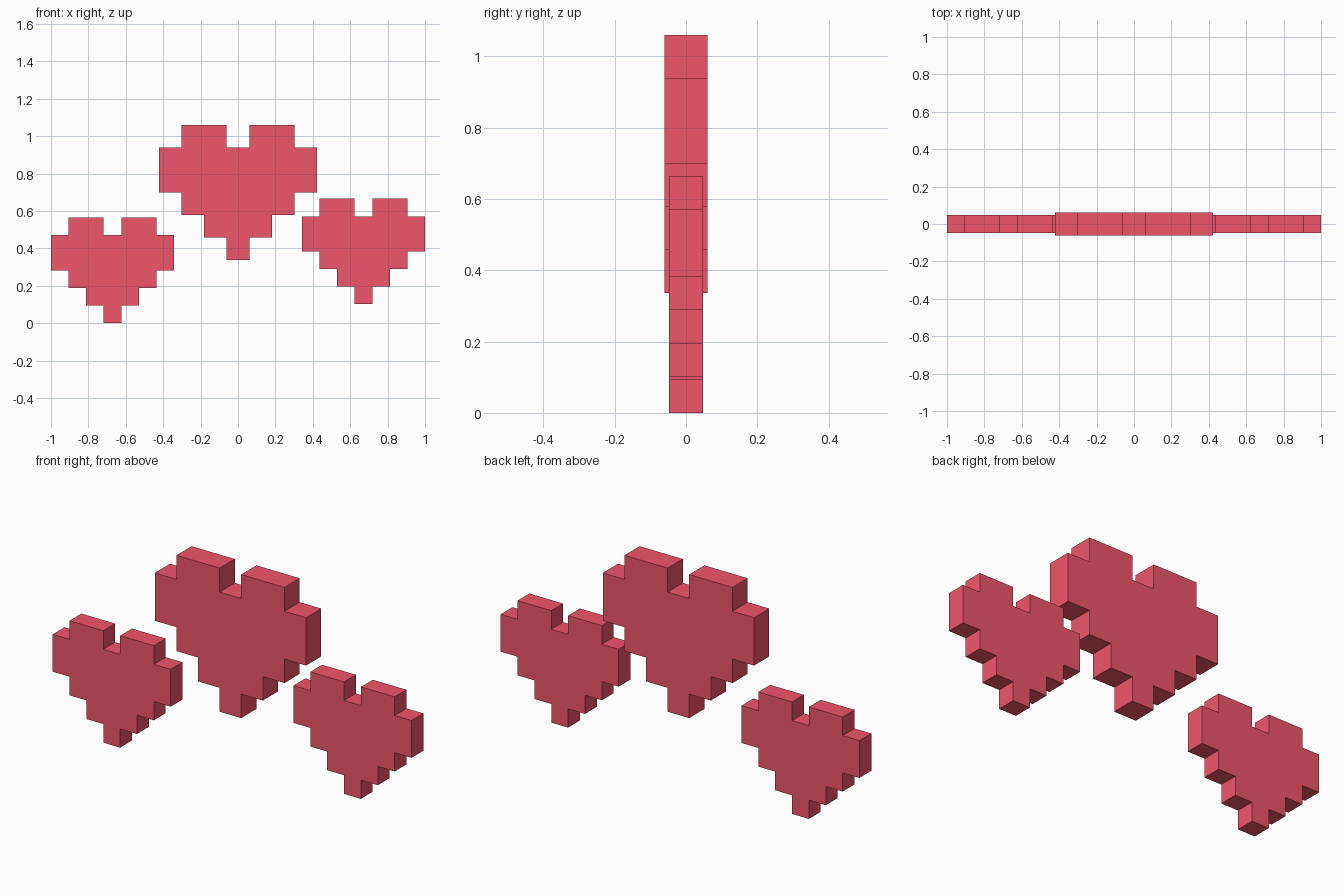
import bpy, bmesh

if "Cube" in bpy.data.objects:
    bpy.data.objects.remove(bpy.data.objects["Cube"])

red = bpy.data.materials.new("heart_red")
red.diffuse_color = (0.87, 0.09, 0.15, 1)
red.use_nodes = True
red.node_tree.nodes["Principled BSDF"].inputs["Base Color"].default_value = red.diffuse_color

# Right half of the stepped outline, in pixels, from the tip up to the notch
HALF = [(.5, 0), (.5, 1), (1.5, 1), (1.5, 2), (2.5, 2), (2.5, 3), (3.5, 3),
        (3.5, 5), (2.5, 5), (2.5, 6), (.5, 6), (.5, 5)]
OUTLINE = HALF + [(-x, z) for x, z in reversed(HALF)]


def pixel_heart(name, cx, z0, px):
    """Extrude the outline one pixel deep, centred on y = 0."""
    bm = bmesh.new()
    face = bm.faces.new([bm.verts.new((cx + x * px, -px / 2, z0 + z * px))
                         for x, z in OUTLINE])
    ext = bmesh.ops.extrude_face_region(bm, geom=[face], use_keep_orig=True)
    verts = [v for v in ext["geom"] if isinstance(v, bmesh.types.BMVert)]
    bmesh.ops.translate(bm, verts=verts, vec=(0, px, 0))
    bmesh.ops.recalc_face_normals(bm, faces=bm.faces)
    mesh = bpy.data.meshes.new(name)
    bm.to_mesh(mesh)
    bm.free()
    mesh.materials.append(red)
    bpy.context.collection.objects.link(bpy.data.objects.new(name, mesh))


# Large heart in the middle, a smaller one on each side
pixel_heart("center_heart", 0, 0.337, 0.1205)
pixel_heart("left_heart", -0.671, 0, 0.094)
pixel_heart("right_heart", 0.671, 0.101, 0.094)
